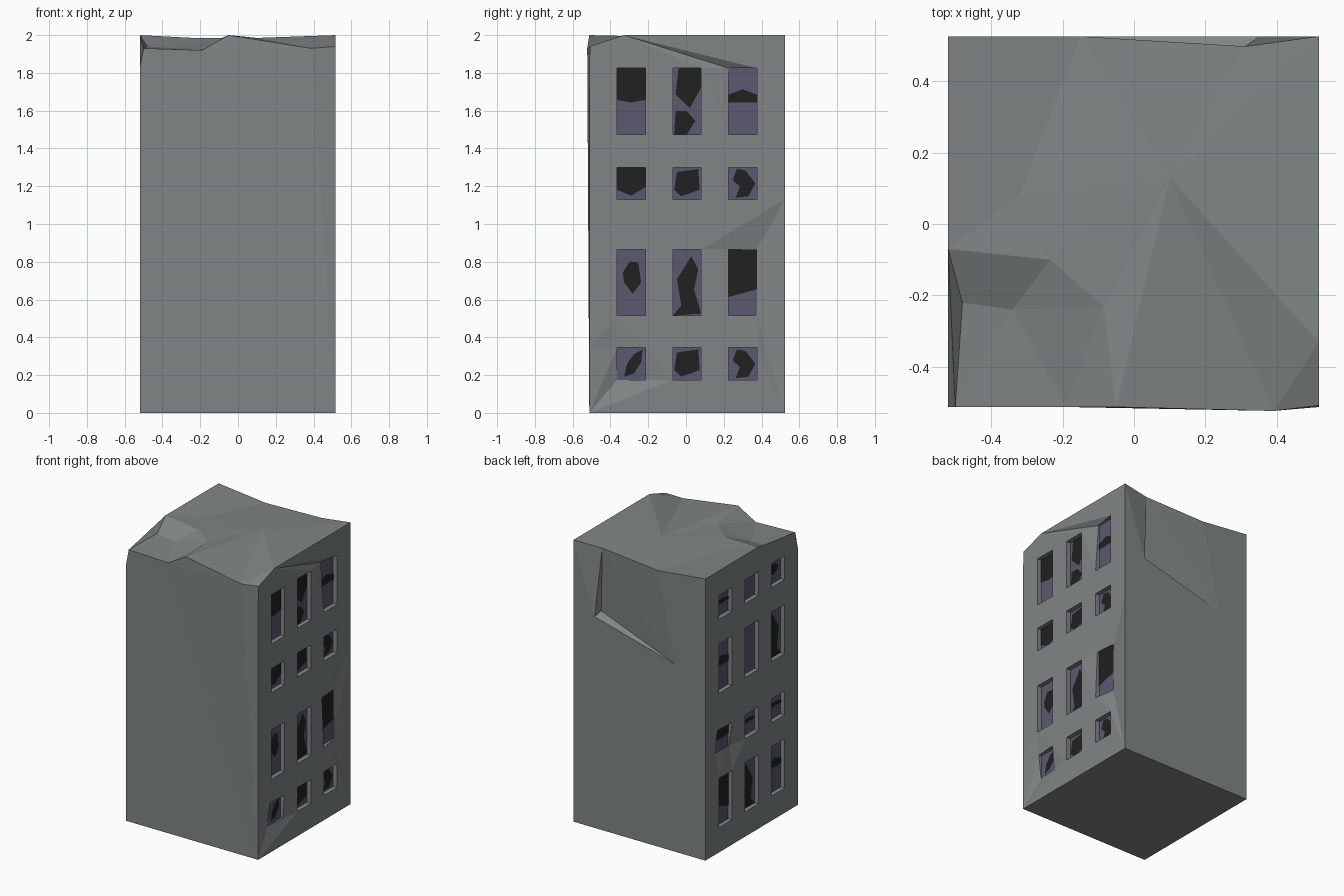
import bpy, bmesh
from mathutils import Vector
from mathutils.geometry import delaunay_2d_cdt

if "Cube" in bpy.data.objects:
    bpy.data.objects.remove(bpy.data.objects["Cube"])

DEPTH = 0.032
XR, XL, YF, YB = 0.517, -0.52, -0.512, 0.525


def add(bm, pts, out):
    """Add a polygon whose normal points along out."""
    f = bm.faces.new([bm.verts.new(p) for p in pts])
    f.normal_update()
    if f.normal.dot(Vector(out)) < 0:
        f.normal_flip()


def fan(bm, center, chain, out):
    for a, b in zip(chain, chain[1:]):
        add(bm, [center, a, b], out)


def finish(bm, name, color):
    bmesh.ops.triangulate(bm, faces=bm.faces[:])
    bmesh.ops.remove_doubles(bm, verts=bm.verts[:], dist=0.0005)
    me = bpy.data.meshes.new(name)
    bm.to_mesh(me)
    bm.free()
    ob = bpy.data.objects.new(name, me)
    bpy.context.collection.objects.link(ob)
    m = bpy.data.materials.new(name)
    m.diffuse_color = color
    m.use_nodes = True
    m.node_tree.nodes["Principled BSDF"].inputs["Base Color"].default_value = m.diffuse_color
    me.materials.append(m)


# broken roof outline, counter-clockwise from the front left corner
rim = [(-.50, YF, 1.93), (-.19, YF, 1.92), (-.05, YF, 2.0), (.39, -.523, 1.93),
       (XR, -.508, 1.94), (XR, -.33, 2.0), (XR, YB, 2.0), (.31, .497, 1.987),
       (-.15, YB, 1.96), (XL, YB, 2.0), (XL, -.07, 2.0), (-.48, -.22, 1.94)]
inner = [(-.32, .08, 1.98), (.10, .13, 1.985), (-.235, -.10, 1.985),
         (-.34, -.24, 1.93), (-.085, -.23, 1.985)]
creases = [(13, 2), (13, 3), (13, 5), (5, 3), (13, 7), (12, 8), (12, 13), (15, 1), (16, 1)]

# shapes of the broken holes in the glass (across, up)
HOLES = {
    'a': [(.25, .1), (.35, .5), (.6, .8), (.9, .95), (.85, .55), (.6, .2)],
    'b': [(.25, .05), (.4, .4), (.15, .6), (.3, .95), (.6, .9), (.95, .5), (.7, .1)],
    's': [(.2, .65), (.45, .82), (.75, .8), (.85, .5), (.55, .33), (.25, .5)],
    'c': [(.05, .3), (.15, .85), (.9, .95), (.95, .3), (.3, .1)],
    'h': [(0, 0), (.3, .15), (.15, .55), (.65, .9), (.9, .7), (.75, .4), (1, .03)],
    'u': [(0, .3), (.5, .12), (1, .38), (1, 1), (0, 1)],
    'e': [(0, .28), (1, .4), (1, 1), (0, 1)],
    't': [(0, .52), (.5, .48), (1, .52), (1, 1), (0, 1)],
    'n': [(0, .48), (0, .6), (.5, .68), (1, .6), (1, .48)],
    'v': [(.1, .6), (.6, .4), (1, .7), (1, 1), (.2, 1)],
    'l': [(.05, 0), (.1, .35), (.5, .35), (.8, .2), (.5, 0)],
}
YS = [YF, -.365, -.215, -.07, .08, .225, .375, YB]

body, panes, holes = bmesh.new(), bmesh.new(), bmesh.new()


def facade(x, s, zs, dents, top, codes, skip=(), fans=()):
    """Side wall with a grid of recessed, broken windows."""
    out = (s, 0, 0)
    xp = x - s * DEPTH

    def P(i, j):
        return Vector((x - s * dents.get((i, j), 0), YS[i], zs[j]))
    for j in range(8):
        for i in range(7):
            if (i, j) in skip:
                continue
            c = [P(i, j), P(i + 1, j), P(i + 1, j + 1), P(i, j + 1)]
            if not (i % 2 and j % 2):
                add(body, c, out)
                continue
            back = [Vector((xp, p.y, p.z)) for p in c]
            mid = sum(back, Vector()) / 4
            for k in range(4):
                n = (k + 1) % 4
                add(body, [c[k], c[n], back[n], back[k]],
                    mid - (back[k] + back[n]) / 2)
            add(panes, back, out)
            w, h = YS[i + 1] - YS[i], zs[j + 1] - zs[j]
            for ch in codes[j // 2][i // 2]:
                if ch in HOLES:
                    add(holes, [(xp + s * .002, YS[i] + u * w, zs[j] + v * h)
                                for u, v in HOLES[ch]], out)
    for center, chain in fans:
        fan(body, P(*center), [P(*k) for k in chain], out)
    center, before, after = top
    fan(body, center, before + [P(i, 8) for i in range(8)] + after, out)


# right wall, with cracked corners fanning out from the edges
facade(XR, 1, [0, .175, .345, .515, .865, 1.13, 1.30, 1.475, 1.825],
       {(6, 4): .03, (6, 3): .025, (5, 4): .015, (1, 1): .03, (2, 1): .015,
        (5, 8): .025, (1, 2): .01},
       (rim[5], [rim[4]], [rim[6]]),
       [['a', 'c', 'b'], ['s', 'h', 'e'], ['u', 'c', 'b'], ['t', 'vl', 'n']],
       [(4, 4), (5, 4), (6, 0), (6, 1), (6, 2), (6, 3), (6, 4), (0, 0), (0, 1), (1, 0), (2, 0)],
       [((7, 5), [(4, 5), (4, 4), (5, 4), (6, 4), (6, 3)]),
        ((7, 0), [(7, 5), (6, 3), (6, 2), (6, 1), (6, 0)]),
        ((0, 0), [(0, 2), (1, 2), (1, 1), (2, 1), (3, 1), (3, 0)])])
# left wall
facade(XL, -1, [0, .175, .525, .695, .865, 1.13, 1.48, 1.655, 1.825],
       {(6, 3): .03, (5, 3): .025, (6, 4): .01},
       (rim[10], [rim[11], rim[0]], [rim[9]]),
       [['n', 'h', 'e'], ['n', 'n', 't'], ['h', '-', 'n'], ['s', '-', 'n']])

# front wall and floor
add(body, [(XL, YF, 0), (XR, YF, 0)] + rim[4::-1] + [(XL, YF, 1.825)], (0, -1, 0))
add(body, [(XL, YF, 0), (XR, YF, 0), (XR, YB, 0), (XL, YB, 0)], (0, 0, -1))

# back wall with a gouged upper panel
p1, p2, i1 = (.35, YB, 1.50), (-.285, YB, 1.33), (.33, .48, 1.53)
p3 = (XR, YB, 1.2)
add(body, [(XL, YB, 0), (XR, YB, 0), p3, p1, p2, rim[8], rim[9]], (0, 1, 0))
fan(body, p1, [p3, rim[6], rim[7]], (0, 1, 0))
add(body, [rim[7], p1, i1], (-1, 0, 0))
add(body, [p1, p2, i1], (0, 0, 1))
add(body, [rim[7], i1, p2], (0, 1, 0))
add(body, [rim[7], p2, rim[8]], (0, 1, 0))

# roof surface
pts = rim + inner
vs, _, fs, orig, _, _ = delaunay_2d_cdt([Vector(p[:2]) for p in pts], creases,
                                        [list(range(len(rim)))], 1, 1e-5)
for f in fs:
    if all(orig[k] for k in f):
        add(body, [pts[orig[k][0]] for k in f], (0, 0, 1))

finish(body, "building_shell", (.215, .235, .235, 1))
finish(panes, "window_glass", (.10, .10, .16, 1))
finish(holes, "broken_glass_gaps", (.014, .015, .015, 1))
